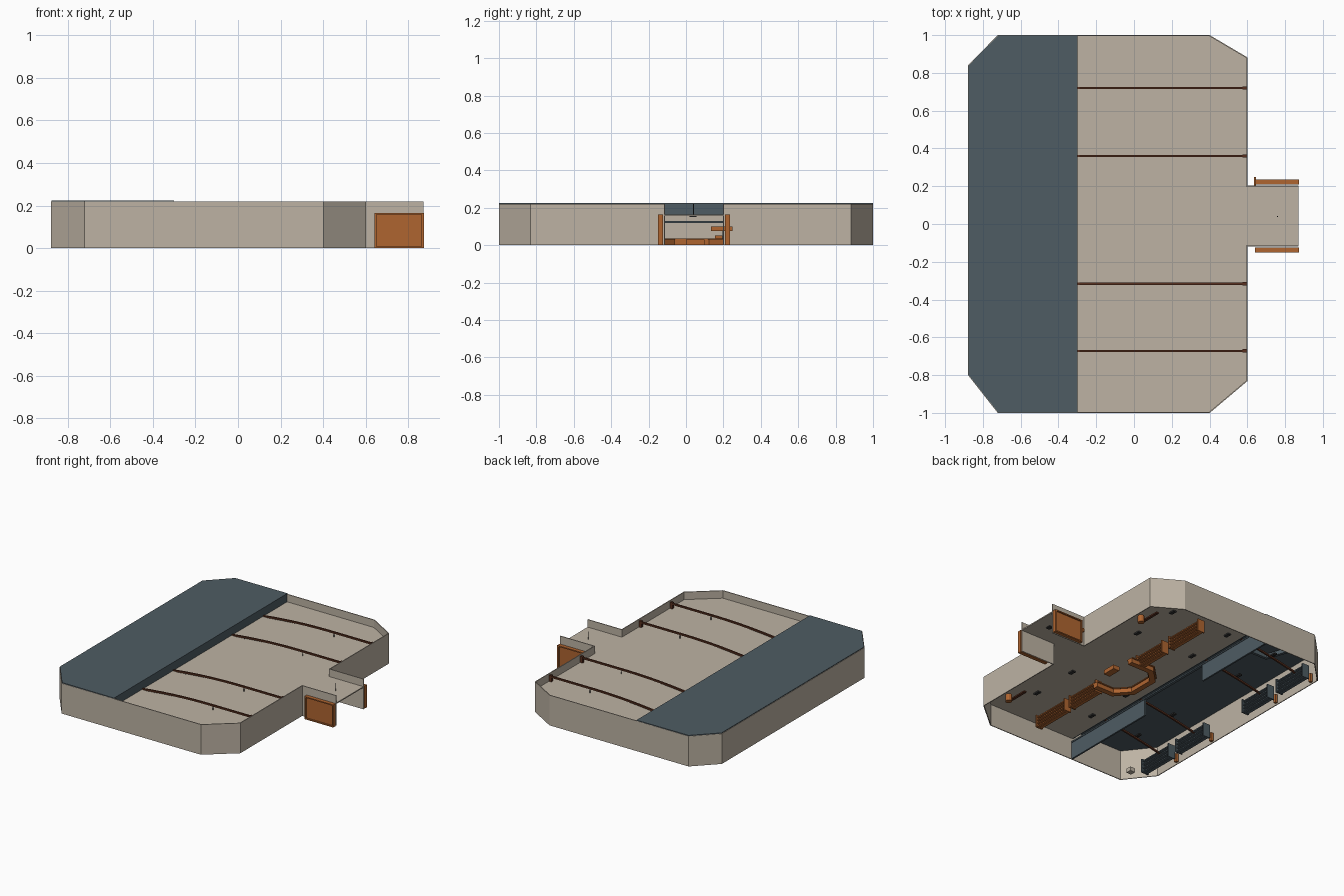
import bpy, bmesh
from mathutils import Vector

cube = bpy.data.objects.get("Cube")
if cube:
    bpy.data.objects.remove(cube, do_unlink=True)


def material(name, rgb):
    m = bpy.data.materials.new(name)
    m.use_nodes = True
    m.diffuse_color = (*rgb, 1)
    m.node_tree.nodes["Principled BSDF"].inputs["Base Color"].default_value = (*rgb, 1)
    return m


CREAM = material("cream_plaster", (0.51, 0.45, 0.37))
BLUE = material("slate_blue", (0.077, 0.107, 0.125))
ORANGE = material("orange_wood", (0.43, 0.13, 0.03))
BROWN = material("dark_brown_wood", (0.10, 0.03, 0.014))
DARK = material("dark_metal", (0.03, 0.03, 0.03))


def finish(name, bm, mat):
    bmesh.ops.recalc_face_normals(bm, faces=bm.faces)
    mesh = bpy.data.meshes.new(name)
    bm.to_mesh(mesh)
    bm.free()
    mesh.materials.append(mat)
    ob = bpy.data.objects.new(name, mesh)
    bpy.context.collection.objects.link(ob)
    return ob


def box(name, x, y, z, mat):
    """Box from (min, max) pairs on each axis."""
    bm = bmesh.new()
    bmesh.ops.create_cube(bm, size=1)
    for v in bm.verts:
        v.co = [(a + b) / 2 + c * (b - a) for (a, b), c in zip((x, y, z), v.co)]
    return finish(name, bm, mat)


def slab(name, pts, z0, z1, mat):
    """Flat outline extruded upwards."""
    bm = bmesh.new()
    face = bm.faces.new([bm.verts.new((x, y, z0)) for x, y in pts])
    ext = bmesh.ops.extrude_face_region(bm, geom=[face])["geom"]
    bmesh.ops.translate(bm, vec=(0, 0, z1 - z0),
                        verts=[g for g in ext if isinstance(g, bmesh.types.BMVert)])
    return finish(name, bm, mat)


def ribbon(name, pts, z0, z1, thick, mat, offset=0):
    """Upright strip along an open path, given thickness."""
    bm = bmesh.new()
    cols = [[bm.verts.new((x, y, z)) for z in (z0, z1)] for x, y in pts]
    for a, b in zip(cols, cols[1:]):
        bm.faces.new((a[0], b[0], b[1], a[1]))
    ob = finish(name, bm, mat)
    mod = ob.modifiers.new("thickness", "SOLIDIFY")
    mod.thickness = thick
    mod.offset = offset
    mod.use_even_offset = True
    return ob


# Building outline, starting and ending at the open doorway
TOP, CEIL, SPLIT = 0.22, 0.165, -0.3
outline = [(0.872, 0.2), (0.598, 0.2), (0.598, 0.88), (0.4, 0.997), (-0.72, 0.997),
           (-0.875, 0.84), (-0.875, -0.8), (-0.72, -0.997), (0.4, -0.997),
           (0.598, -0.83), (0.598, -0.115), (0.872, -0.115)]
ribbon("outer_walls", outline, 0, TOP, 0.006, CREAM)
front_part = outline[:4] + [(SPLIT, 0.997), (SPLIT, -0.997)] + outline[8:]
slab("hall_ceiling", front_part, CEIL - 0.008, CEIL, CREAM)
back_part = [(SPLIT, 0.999)] + outline[4:8] + [(SPLIT, -0.999)]
slab("rear_roof", back_part, 0.217, 0.225, BLUE)

# Dividing line between hall and rear room
box("roof_fascia", (SPLIT - 0.008, SPLIT), (-0.99, 0.99), (CEIL - 0.008, 0.22), BLUE)
box("divider_rail", (SPLIT - 0.01, SPLIT + 0.01), (-0.99, 0.99), (0.12, 0.13), BLUE)
for side, y in (("right", (-0.99, -0.24)), ("left", (0.35, 0.99))):
    box(side + "_divider", (SPLIT - 0.006, SPLIT + 0.006), y, (0, 0.122), BLUE)


# Arched beams with hanging lamps
def beam_height(x):
    return 0.205 - 0.11 * max(0, 0.25 - x) ** 2


for i, y in enumerate((-0.672, -0.316, 0.36, 0.72)):
    bm = bmesh.new()
    rings = []
    for k in range(17):
        x = -0.87 + k * 1.46 / 16
        z = beam_height(x)
        rings.append([bm.verts.new((x, y + dy, z + dz)) for dy, dz in
                      ((-0.006, -0.012), (0.006, -0.012), (0.006, 0), (-0.006, 0))])
    for a, b in zip(rings, rings[1:]):
        for j in range(4):
            bm.faces.new((a[j], a[j - 1], b[j - 1], b[j]))
    bm.faces.new(rings[0])
    bm.faces.new(rings[-1])
    finish("arched_beam_%d" % i, bm, BROWN)
    box("beam_bracket_%d" % i, (0.575, 0.596), (y - 0.009, y + 0.009), (CEIL, 0.21), BROWN)
    for x in (-0.6, -0.2, 0.27):
        box("lamp_cord", (x - 0.002, x + 0.002), (y - 0.002, y + 0.002),
            (0.15, beam_height(x) - 0.005), DARK)
        box("lamp_shade", (x - 0.012, x + 0.012), (y - 0.022, y + 0.022), (0.145, 0.155), DARK)

# Entrance lamp and opened doors
box("entrance_cord", (0.758, 0.762), (0.038, 0.042), (0.155, 0.22), DARK)
box("entrance_lamp", (0.745, 0.775), (0.02, 0.055), (0.15, 0.157), DARK)
for side, y0, s in (("left", 0.212, 1), ("right", -0.127, -1)):
    y = sorted((y0, y0 + s * 0.014))
    box(side + "_door", (0.65, 0.865), y, (0.005, 0.16), ORANGE)
    frame_y = sorted((y0 - s * 0.003, y0 + s * 0.024))
    box(side + "_door_top", (0.64, 0.873), frame_y, (0.157, 0.165), ORANGE)
    box(side + "_door_foot", (0.64, 0.873), frame_y, (0, 0.008), ORANGE)
    for n, x in (("inner", 0.64), ("outer", 0.863)):
        box(side + "_door_%s_stile" % n, (x, x + 0.01), frame_y, (0, 0.165), ORANGE)
box("door_bar", (0.636, 0.646), (0.135, 0.248), (0.075, 0.1), ORANGE)

# U-shaped counter with a worktop, and a small desk in its mouth
u_path = [(0.19, -0.17), (0.04, -0.17), (-0.05, -0.07), (-0.05, 0.13), (0.04, 0.22), (0.22, 0.22)]
ribbon("counter_body", u_path, 0, 0.03, 0.04, ORANGE)
ribbon("counter_top", u_path, 0.03, 0.037, 0.055, ORANGE)
box("small_desk", (0.21, 0.26), (0.0, 0.1), (0, 0.03), ORANGE)
box("counter_till", (0.08, 0.12), (0.155, 0.195), (0.037, 0.052), ORANGE)


# Slatted racks in both rooms
def rack(name, x, y0, y1, mat, height):
    for k in range(4):
        z = 0.006 + k * (height - 0.012) / 3
        box(name + "_shelf", (x - 0.022, x + 0.022), (y0, y1), (z - 0.004, z + 0.004), mat)
    box(name + "_back", (x - 0.004, x + 0.004), (y0, y1), (0, height), mat)
    for y in (y0, y1):
        box(name + "_end", (x - 0.028, x + 0.028), (y - 0.005, y + 0.005), (0, height + 0.01), mat)


for y0, y1 in ((-0.82, -0.53), (-0.48, -0.21), (0.21, 0.47), (0.54, 0.84)):
    rack("hall_rack", 0.13, y0, y1, ORANGE, 0.08)
for y0, y1 in ((-0.83, -0.56), (-0.48, -0.2), (0.2, 0.46), (0.55, 0.82)):
    rack("rear_rack", -0.79, y0, y1, BLUE, 0.09)
    box("rack_post", (-0.86, -0.84), (y1 - 0.03, y1 - 0.01), (0, 0.06), ORANGE)

# Rear ledge, corner box, and stools with bars near the front windows
ribbon("rear_ledge", [(-0.45, 0.62), (-0.62, 0.62), (-0.68, 0.8), (-0.68, 0.97)], 0.17, 0.2, 0.02, BLUE)
box("corner_box", (-0.73, -0.69), (-0.9, -0.86), (0, 0.03), CREAM)
for y in (-0.68, 0.68):
    bm = bmesh.new()
    bmesh.ops.create_cone(bm, cap_ends=True, segments=12, radius1=0.022, radius2=0.022, depth=0.05)
    bmesh.ops.translate(bm, verts=bm.verts, vec=Vector((0.51, y, 0.025)))
    finish("stool", bm, ORANGE)
    box("window_bar", (0.44, 0.46), (y - 0.05, y + 0.1), (0.05, 0.06), BROWN)
